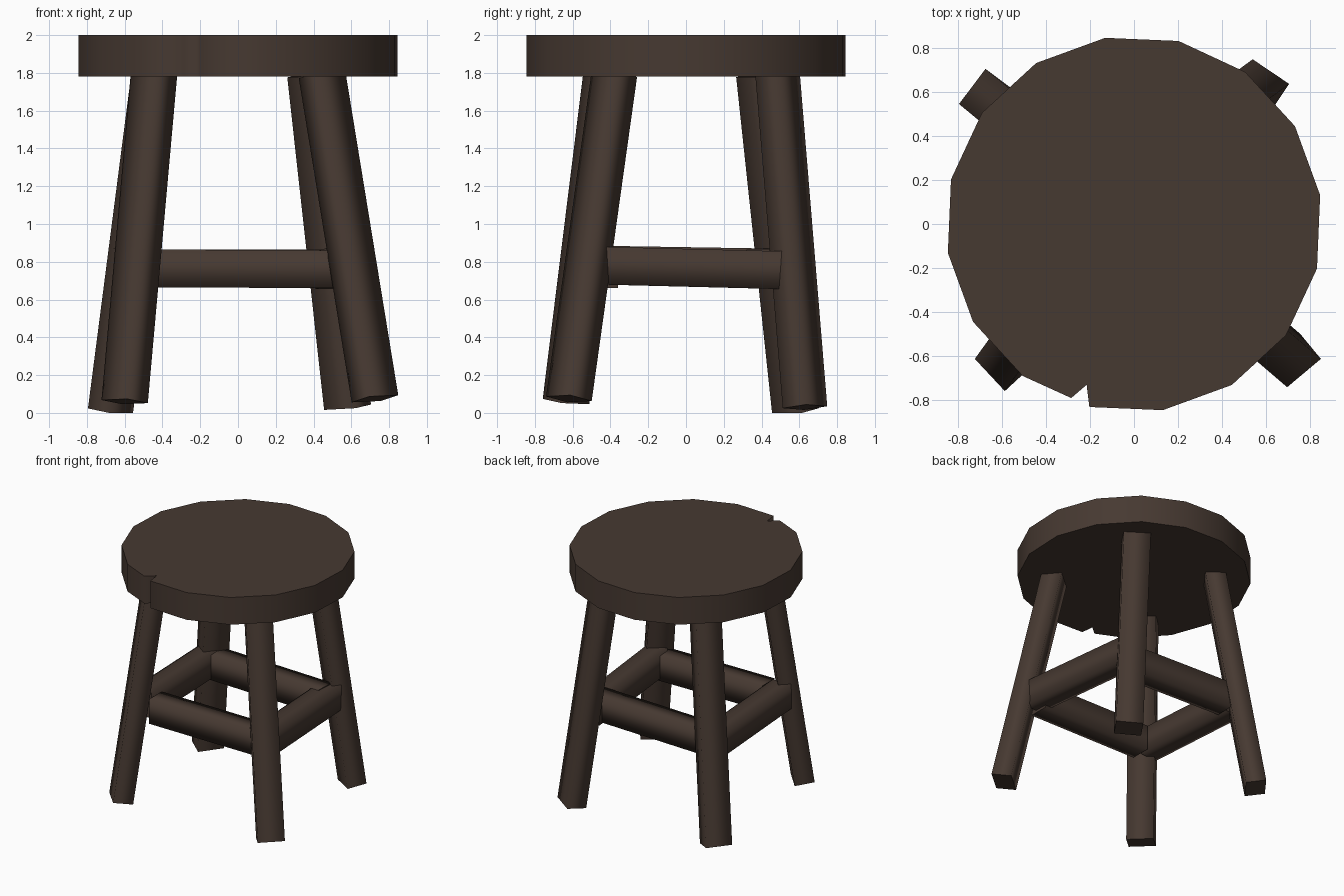
import bpy, bmesh, math
from mathutils import Vector

if "Cube" in bpy.data.objects:
    bpy.data.objects.remove(bpy.data.objects["Cube"])

wood = bpy.data.materials.new("dark brown wood")
wood.diffuse_color = (0.062, 0.041, 0.031, 1)
wood.use_nodes = True
wood.node_tree.nodes["Principled BSDF"].inputs["Base Color"].default_value = wood.diffuse_color


def make(name, bm, caps):
    """Finish a part: smooth sides, flat end caps."""
    bmesh.ops.recalc_face_normals(bm, faces=bm.faces)
    for f in bm.faces:
        f.smooth = f not in caps
    for f in caps:
        for e in f.edges:
            e.smooth = False
    me = bpy.data.meshes.new(name)
    bm.to_mesh(me)
    bm.free()
    me.materials.append(wood)
    ob = bpy.data.objects.new(name, me)
    bpy.context.collection.objects.link(ob)
    return ob


def loft(name, lower, upper):
    """Solid between two matching outlines."""
    bm = bmesh.new()
    a = [bm.verts.new(p) for p in lower]
    b = [bm.verts.new(p) for p in upper]
    n = len(a)
    caps = [bm.faces.new(a[::-1]), bm.faces.new(b)]
    for i in range(n):
        j = (i + 1) % n
        bm.faces.new((a[i], a[j], b[j], b[i]))
    return make(name, bm, caps)


def beam(name, start, end, ref, depth, width):
    """Square-cut timber; depth runs along ref, width across it."""
    start, end = Vector(start), Vector(end)
    axis = (end - start).normalized()
    u = Vector(ref)
    u = (u - axis * u.dot(axis)).normalized() * depth / 2
    v = axis.cross(u).normalized() * width / 2
    ring = [u + v, v - u, -u - v, u - v]
    return loft(name, [start + r for r in ring], [end + r for r in ring])


# Round sixteen-sided seat with a small split in its front edge
outline = []
for i in range(16):
    t = math.radians(8.8 + 22.5 * i)
    if i == 11:
        outline += [(-0.285, -0.79), (-0.215, -0.73)]
    outline.append((0.855 * math.cos(t), 0.855 * math.sin(t)))
loft("seat", [(x, y, 1.78) for x, y in outline], [(x, y, 2.0) for x, y in outline])

# Splayed legs: foot centre, top centre, facing angle
legs = {
    "front_left_leg": ((-0.60, -0.635, 0.06), (-0.445, -0.42, 1.79), -137),
    "front_right_leg": ((0.725, -0.62, 0.075), (0.445, -0.38, 1.79), -50),
    "back_left_leg": ((-0.675, 0.58, 0.012), (-0.445, 0.39, 1.79), 143),
    "back_right_leg": ((0.58, 0.63, 0.03), (0.385, 0.485, 1.79), 56),
}
for name, (foot, top, ang) in legs.items():
    a = math.radians(ang)
    beam(name, foot, top, (math.cos(a), math.sin(a), 0), 0.15, 0.2)

# Stretchers joining the legs
rails = {
    "front_stretcher": ((-0.43, -0.44, 0.765), (0.545, -0.44, 0.76)),
    "back_stretcher": ((-0.50, 0.44, 0.765), (0.50, 0.40, 0.765)),
    "left_stretcher": ((-0.53, -0.47, 0.785), (-0.58, 0.44, 0.77)),
    "right_stretcher": ((0.575, -0.465, 0.78), (0.49, 0.53, 0.755)),
}
for name, (p, q) in rails.items():
    beam(name, p, q, (0, 0, 1), 0.2, 0.16)
